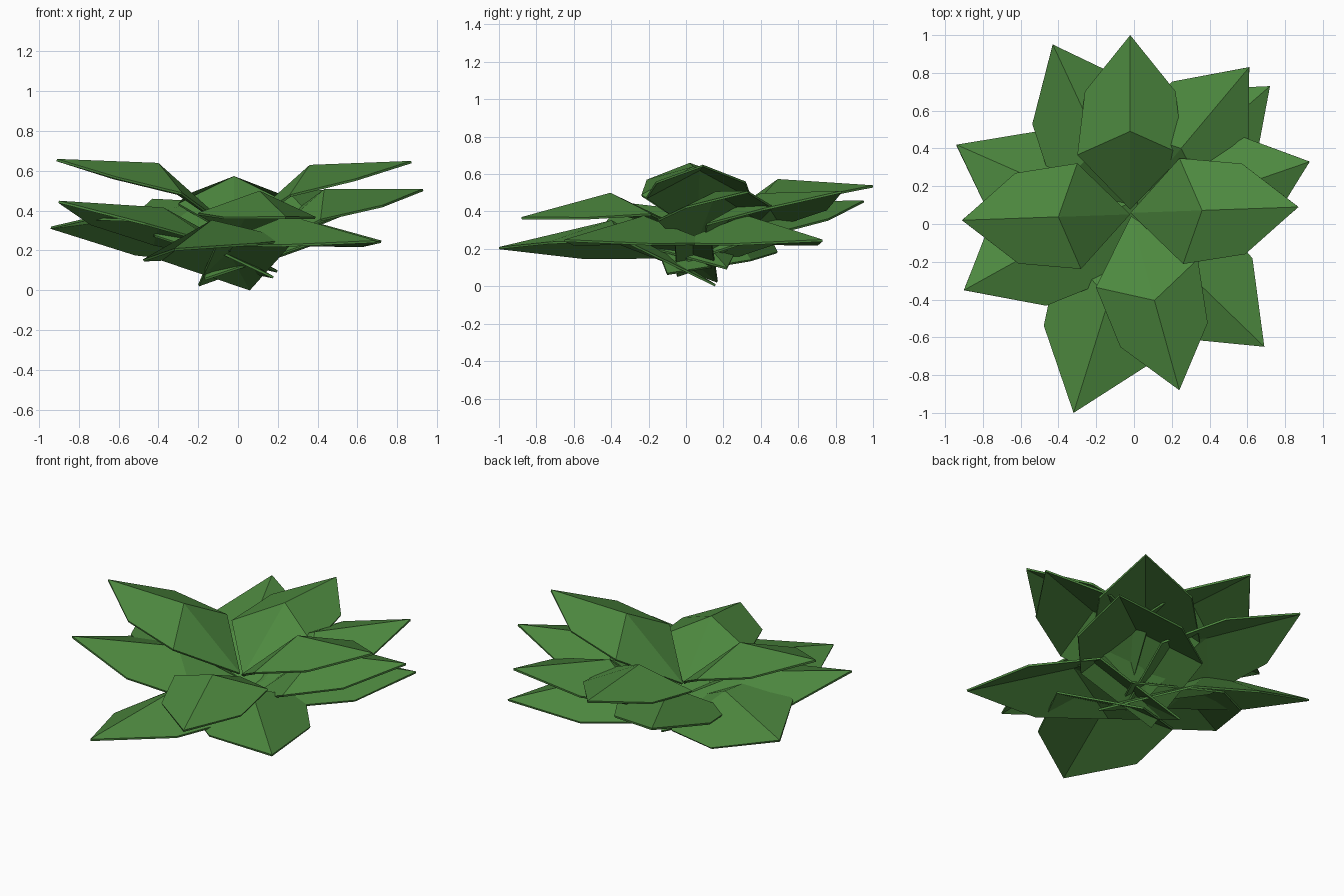
import bpy
from math import radians
from mathutils import Vector, Matrix

if "Cube" in bpy.data.objects:
    bpy.data.objects.remove(bpy.data.objects["Cube"])

green = bpy.data.materials.new("leaf_green")
green.diffuse_color = (0.075, 0.25, 0.05, 1)
green.use_nodes = True
green.node_tree.nodes["Principled BSDF"].inputs["Base Color"].default_value = green.diffuse_color

# One folded leaf pointing along +x: base, ridge, tip, then near and far edge pairs
LEAF = [(0, 0, -.09), (.38, 0, .25), (.89, 0, .27),
        (.27, .28, .10), (.27, -.28, .10), (.60, .24, .18), (.60, -.24, .18)]
FACES = [(0, 1, 3), (0, 4, 1), (1, 2, 5, 3), (1, 4, 6, 2)]


def leaf(name, tip, heading, pitch, size=1.0, roll=0, base=None):
    """Place a leaf by its tip; heading is degrees from +x, pitch lifts the tip."""
    rot = (Matrix.Rotation(radians(heading), 3, 'Z') @ Matrix.Rotation(radians(-pitch), 3, 'Y')
           @ Matrix.Rotation(radians(roll), 3, 'X'))
    pts = [rot @ Vector(p) * size for p in LEAF]
    shift = Vector(tip) - pts[2]
    pts = [p + shift for p in pts]
    if base:                       # root point pulled to a given spot
        pts[0] = Vector(base)
    me = bpy.data.meshes.new(name)
    me.from_pydata(pts, [], FACES)
    me.materials.append(green)
    ob = bpy.data.objects.new(name, me)
    bpy.context.collection.objects.link(ob)
    mod = ob.modifiers.new("thickness", 'SOLIDIFY')
    mod.thickness = 0.012
    mod.offset = -1


tiers = {
    # Crown of four leaves sharing one base point
    "top_leaf": [((.87, .09, .65), 2, 0), ((-.02, 1.0, .54), 90, -6),
                 ((-.91, .02, .66), 182, 0), ((.24, -.88, .37), -74.5, -17)],
    # Middle ring, larger leaves whose roots cross under the crown
    "middle_leaf": [((-.43, .95, .46), 115, -1, 1.15, 0, (.03, -.03, .13)),
                    ((.61, .83, .51), 50, -1, 1.1),
                    ((.93, .33, .51), 19, -2, 1.03),
                    ((-.90, -.35, .45), 209, 1, 1.18, 0, (.2, .22, .1))],
    # Lower ring, largest leaves, roots pass through the centre
    "lower_leaf": [((.72, .73, .25), 41, -14, 1.25, 0, (-.17, -.05, .06)),
                   ((.69, -.65, .25), -44, -14, 1.22, 0, (-.2, .17, .03)),
                   ((-.32, -1.0, .21), -107, -15, 1.27, 8, (.06, .16, .01)),
                   ((-.94, .42, .32), 157, -9, 1.17, 19, (.18, -.1, .07))],
}
for name, leaves in tiers.items():
    for i, spec in enumerate(leaves, 1):
        leaf(f"{name}_{i}", *spec)
